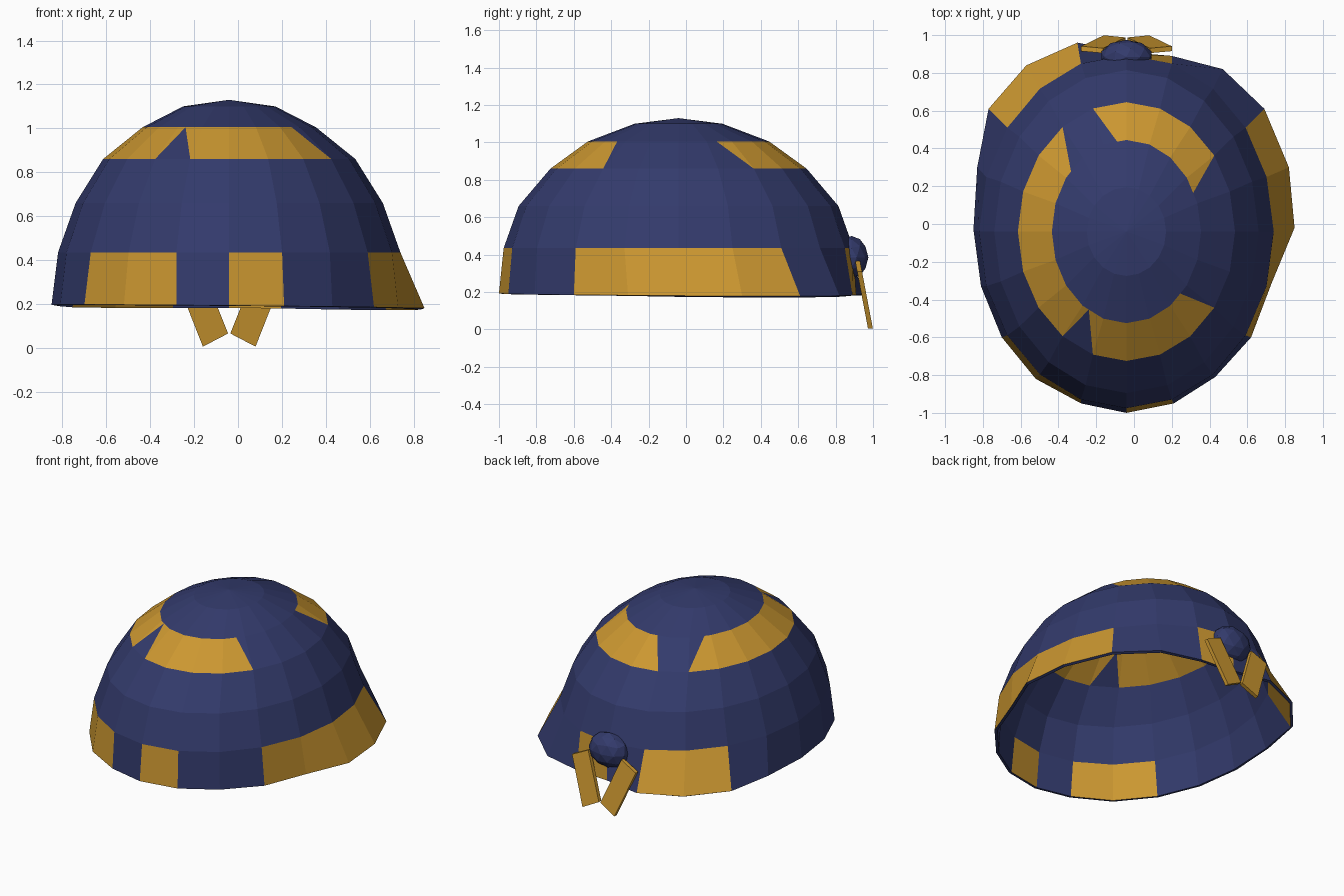
import bpy, bmesh, math
from mathutils import Matrix

if "Cube" in bpy.data.objects:
    bpy.data.objects.remove(bpy.data.objects["Cube"])


def material(name, color):
    m = bpy.data.materials.new(name)
    m.diffuse_color = (*color, 1)
    m.use_nodes = True
    m.node_tree.nodes["Principled BSDF"].inputs["Base Color"].default_value = m.diffuse_color
    return m


gold = material("gold", (0.60, 0.31, 0.03))
navy = material("navy", (0.033, 0.043, 0.15))


def make_object(name, bm, mats):
    mesh = bpy.data.meshes.new(name)
    bm.to_mesh(mesh)
    bm.free()
    for m in mats:
        mesh.materials.append(m)
    ob = bpy.data.objects.new(name, mesh)
    bpy.context.collection.objects.link(ob)
    return ob


# --- Dome: 20 sides, an uneven rim below five elliptical rings ---
N, CX, CY = 20, -0.04, -0.04
RIM = [(-.04, -1), (.21, -.95), (.43, -.81), (.62, -.6), (.73, -.31),
       (.85, -.02), (.82, .3), (.69, .61), (.47, .82), (.2, .89),
       (-.04, .91), (-.3, .96), (-.57, .84), (-.77, .61), (-.83, .3),
       (-.85, -.03), (-.81, -.33), (-.7, -.6), (-.52, -.82), (-.28, -.95)]
RINGS = [(.78, .935, .435), (.70, .855, .66), (.575, .685, .86),
         (.395, .485, 1.005), (.21, .235, 1.1)]
# slanted patch ends on the upper band: (position on lower ring, on upper ring)
SLANTS = [(3, 2.6), (7, 6.4), (11, 10.4), (12, 12.7), (18, 18.3), (19, 18.3)]
LOW_PATCHES = [(0, 1), (3, 7), (9, 10), (11, 13), (17, 19)]
HIGH_PATCHES = [(13.4, 21.4), (24.7, 36.3), (37.3, 45.6)]
UPPER = 3


def corner(ring, k):
    k %= N
    if ring == 0:
        x, y = RIM[k]
        return x, y, .188 - .009 * x - .004 * y
    rx, ry, z = RINGS[ring - 1]
    a = math.tau * k / N
    return CX + rx * math.sin(a), CY - ry * math.cos(a), z


bm = bmesh.new()
cache = {}


def vert(ring, u):
    """Vertex at side position u on a ring, on the chord between corners."""
    u = round(u % N, 3)
    if (ring, u) not in cache:
        k = math.floor(u)
        t = u - k
        a, b = corner(ring, k), corner(ring, k + 1)
        cache[ring, u] = bm.verts.new([p + (q - p) * t for p, q in zip(a, b)])
    return cache[ring, u]


def face(points, is_gold):
    unique = list(dict.fromkeys(points))
    bm.faces.new(unique).material_index = 0 if is_gold else 1


for ring in range(5):
    if ring == UPPER:
        cuts = sorted([(k, k) for k in range(N + 1)] + SLANTS, key=sum)
        for (a, b), (c, d) in zip(cuts, cuts[1:]):
            mid = (a + b + c + d) / 2
            painted = any(s < m < e for s, e in HIGH_PATCHES
                          for m in (mid, mid + 2 * N))
            face([vert(ring, a), vert(ring, c), vert(ring + 1, d),
                  vert(ring + 1, b)], painted)
        continue
    for k in range(N):
        extra = sorted({h for _, h in SLANTS if k < h < k + 1}) if ring == UPPER + 1 else []
        low = [vert(ring, u) for u in [k, *extra, k + 1]]
        painted = ring == 0 and any(s <= k < e for s, e in LOW_PATCHES)
        face(low + [vert(ring + 1, k + 1), vert(ring + 1, k)], painted)

# crown fan
apex = bm.verts.new((CX, CY, 1.13))
for k in range(N):
    face([vert(5, k), vert(5, k + 1), apex], False)

dome = make_object("dome", bm, [gold, navy])
shell = dome.modifiers.new("shell", 'SOLIDIFY')
shell.thickness = 0.018
shell.offset = -1
shell.material_offset_rim = 1

# --- Knot at the back ---
bm = bmesh.new()
bmesh.ops.create_icosphere(bm, subdivisions=2, radius=1,
                           matrix=Matrix.Translation((CX, .885, .385))
                           @ Matrix.Diagonal((.14, .09, .115, 1)))
make_object("knot", bm, [navy])

# --- Two flat tails hanging from the knot ---
TAIL = [(.005, .065), (.12, .005), (.24, .31), (.125, .365)]
for name, side in (("tail_right", 1), ("tail_left", -1)):
    bm = bmesh.new()
    outer, inner = [[bm.verts.new((CX + side * x, 1 - .19 * z - depth, z))
                     for x, z in TAIL] for depth in (0, .026)]
    bm.faces.new(outer)
    bm.faces.new(inner)
    for i in range(4):
        j = (i + 1) % 4
        bm.faces.new((outer[i], outer[j], inner[j], inner[i]))
    bmesh.ops.recalc_face_normals(bm, faces=bm.faces)
    make_object(name, bm, [gold])
